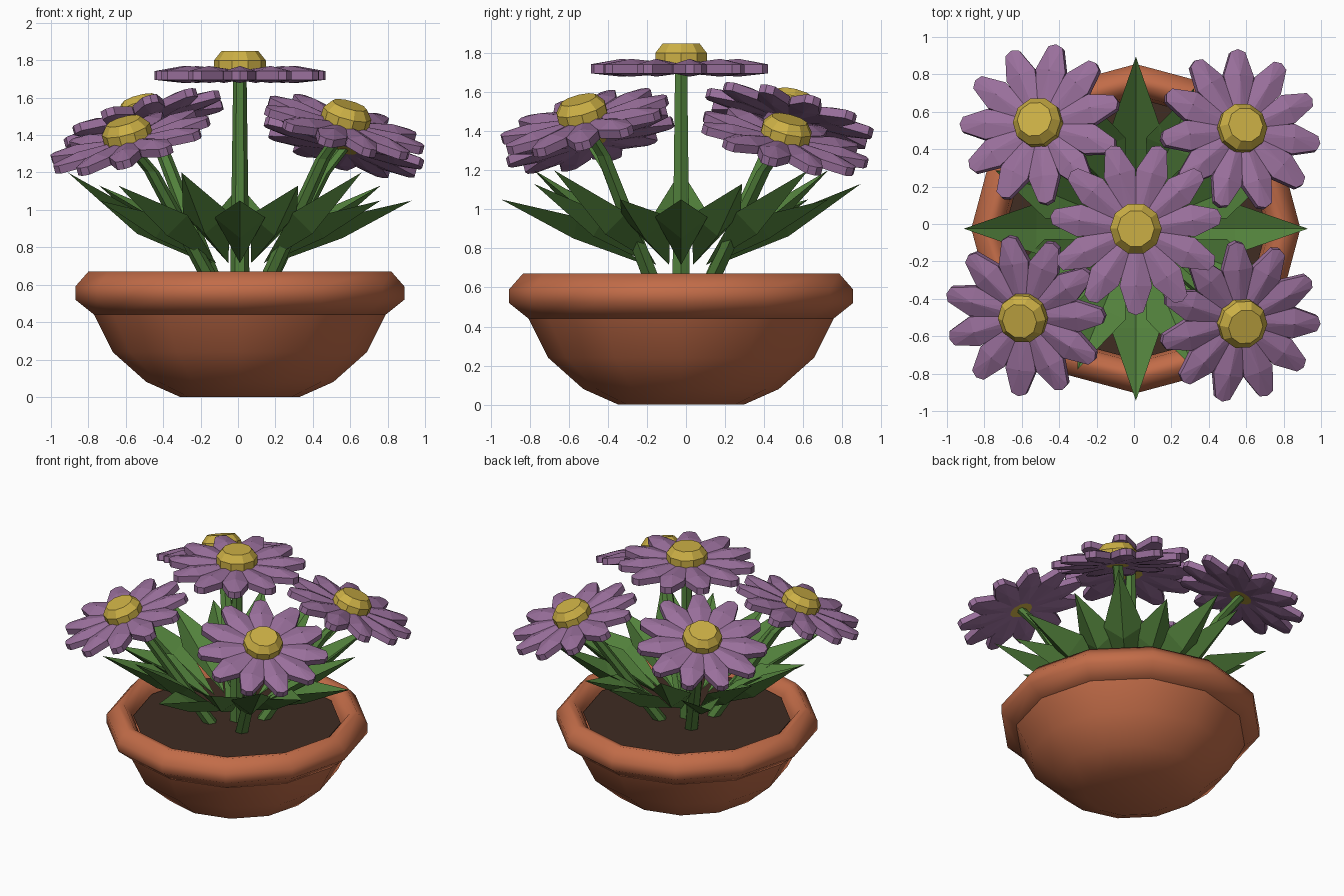
import bpy, bmesh, math
from mathutils import Vector, Matrix

if "Cube" in bpy.data.objects:
    bpy.data.objects.remove(bpy.data.objects["Cube"])

CX, CY = 0.01, -0.025


def material(name, rgb):
    m = bpy.data.materials.new(name)
    m.diffuse_color = (*rgb, 1)
    m.use_nodes = True
    m.node_tree.nodes["Principled BSDF"].inputs["Base Color"].default_value = m.diffuse_color
    return m


TERRACOTTA = material("terracotta", (0.54, 0.15, 0.065))
SOIL = material("soil", (0.05, 0.025, 0.016))
GREEN = material("leaf_green", (0.085, 0.22, 0.045))
PURPLE = material("petal_purple", (0.32, 0.16, 0.33))
YELLOW = material("centre_yellow", (0.60, 0.43, 0.06))


def finish(bm, name, mat, smooth=None):
    bmesh.ops.recalc_face_normals(bm, faces=bm.faces)
    me = bpy.data.meshes.new(name)
    bm.to_mesh(me)
    bm.free()
    me.materials.append(mat)
    ob = bpy.data.objects.new(name, me)
    bpy.context.collection.objects.link(ob)
    if smooth:
        bpy.ops.object.select_all(action='DESELECT')
        ob.select_set(True)
        bpy.context.view_layer.objects.active = ob
        bpy.ops.object.shade_smooth_by_angle(angle=math.radians(smooth))


def loft(bm, rings):
    """Skin a list of equally long point rings and cap both ends."""
    vs = [[bm.verts.new(p) for p in r] for r in rings]
    n = len(vs[0])
    for a, b in zip(vs, vs[1:]):
        for i in range(n):
            j = (i + 1) % n
            bm.faces.new((a[i], a[j], b[j], b[i]))
    bm.faces.new(vs[0][::-1])
    bm.faces.new(vs[-1])


def circle(r, z, sides):
    return [Vector((r * math.cos(math.tau * i / sides), r * math.sin(math.tau * i / sides), z))
            for i in range(sides)]


def lathe(name, profile, sides, mat, mtx, smooth=None):
    bm = bmesh.new()
    loft(bm, [[mtx @ p for p in circle(r, z, sides)] for r, z in profile])
    finish(bm, name, mat, smooth)


# Pot bowl, rolled rim and soil
centre = Matrix.Translation((CX, CY, 0))
lathe("pot_bowl", [(0.32, 0), (0.50, 0.08), (0.68, 0.24), (0.78, 0.44)],
      12, TERRACOTTA, centre, 60)
lathe("pot_rim", [(0.78, 0.44), (0.88, 0.52), (0.88, 0.59), (0.81, 0.67),
                  (0.76, 0.66), (0.715, 0.60), (0.70, 0.50)],
      12, TERRACOTTA, centre, 75)
lathe("soil", [(0.66, 0.50), (0.70, 0.585)], 12, SOIL, centre)


# Stems: tapered tubes through a few points
def stem(name, pts, radii):
    bm = bmesh.new()
    loft(bm, [[Vector(p) + c for c in circle(r, 0, 6)] for p, r in zip(pts, radii)])
    finish(bm, name, GREEN)


# Flower heads: ring of thick ridged petals and a bevelled centre
HALF = [(0.08, 0.035), (0.31, 0.088), (0.45, 0.042)]
PETALS = 11


def flower(name, pos, normal, scale, spin):
    rot = Vector((0, 0, 1)).rotation_difference(Vector(normal)).to_matrix().to_4x4()
    mtx = Matrix.Translation(pos) @ rot @ Matrix.Scale(scale, 4)
    bm = bmesh.new()
    for k in range(PETALS):
        turn = mtx @ Matrix.Rotation(math.radians(spin) + math.tau * k / PETALS, 4, 'Z')
        pts = [(r, s * w, z) for r, w in HALF for s in (1, -1) for z in (0.022, -0.025)]
        pts += [(0.08, 0, 0.03), (0.31, 0, 0.05), (0.467, 0, 0.022),
                (0.31, 0, -0.042), (0.467, 0, -0.025)]
        vs = [bm.verts.new(turn @ Vector(p)) for p in pts]
        bmesh.ops.convex_hull(bm, input=vs)
    loose = [v for v in bm.verts if not v.link_faces]
    bmesh.ops.delete(bm, geom=loose, context='VERTS')
    finish(bm, name + "_petals", PURPLE)
    lathe(name + "_centre", [(0.11, -0.025), (0.14, 0.0), (0.14, 0.08), (0.10, 0.13)],
          10, YELLOW, mtx)


flower("middle_flower", (CX, CY, 1.72), (0, 0, 1), 0.99, -90)
stem("middle_stem", [(CX, CY, 0.56), (CX, CY, 1.71)], [0.052, 0.036])

# side: position of the head, spin in degrees
heads = {"front_left": ((-0.58, -0.49, 1.36), 100), "front_right": ((0.565, -0.52, 1.445), 95),
         "back_left": ((-0.50, 0.53, 1.475), 80), "back_right": ((0.565, 0.50, 1.345), 90)}
for side, (p, spin) in heads.items():
    sx, sy = math.copysign(1, p[0]), math.copysign(1, p[1])
    n = Vector((sx * 0.28, sy * 0.26, 1)).normalized()
    flower(side + "_flower", p, n, 0.95, spin)
    base = Vector((CX + sx * 0.12, CY + sy * 0.12, 0.56))
    tip = Vector(p) - 0.02 * n
    mid = base.lerp(tip, 0.8) + Vector((-sx * 0.02, -sy * 0.02, 0.02))
    stem(side + "_stem", [base, mid, tip], [0.05, 0.04, 0.036])


# Leaves: folded kites with a keel below and a shallow valley on top
def leaf(name, angle, reach, height):
    k = reach / 0.92
    lift = (height - 1.05) * 0.15
    mtx = Matrix.Translation((CX, CY, 0)) @ Matrix.Rotation(angle, 4, 'Z')
    bm = bmesh.new()

    def vert(r, y, z):
        return bm.verts.new(mtx @ Vector((r * k, y, z)))

    root, tip = vert(0.18, 0, 0.715), vert(0.92, 0, height)
    mid = [vert(0.53, 0.135, 0.96 + lift), vert(0.53, 0, 0.90 + lift),
           vert(0.53, -0.135, 0.96 + lift), vert(0.55, 0, 0.85 + lift)]
    for i in range(4):
        j = (i + 1) % 4
        bm.faces.new((root, mid[i], mid[j]))
        bm.faces.new((mid[i], tip, mid[j]))
    finish(bm, name, GREEN)


# Sixteen leaves: long and short in turn, three tip heights in turn
for i in range(16):
    leaf(f"leaf_{i + 1}", i * math.tau / 16, (0.92, 0.815)[i % 2], (1.05, 1.13, 1.20)[i % 3])
